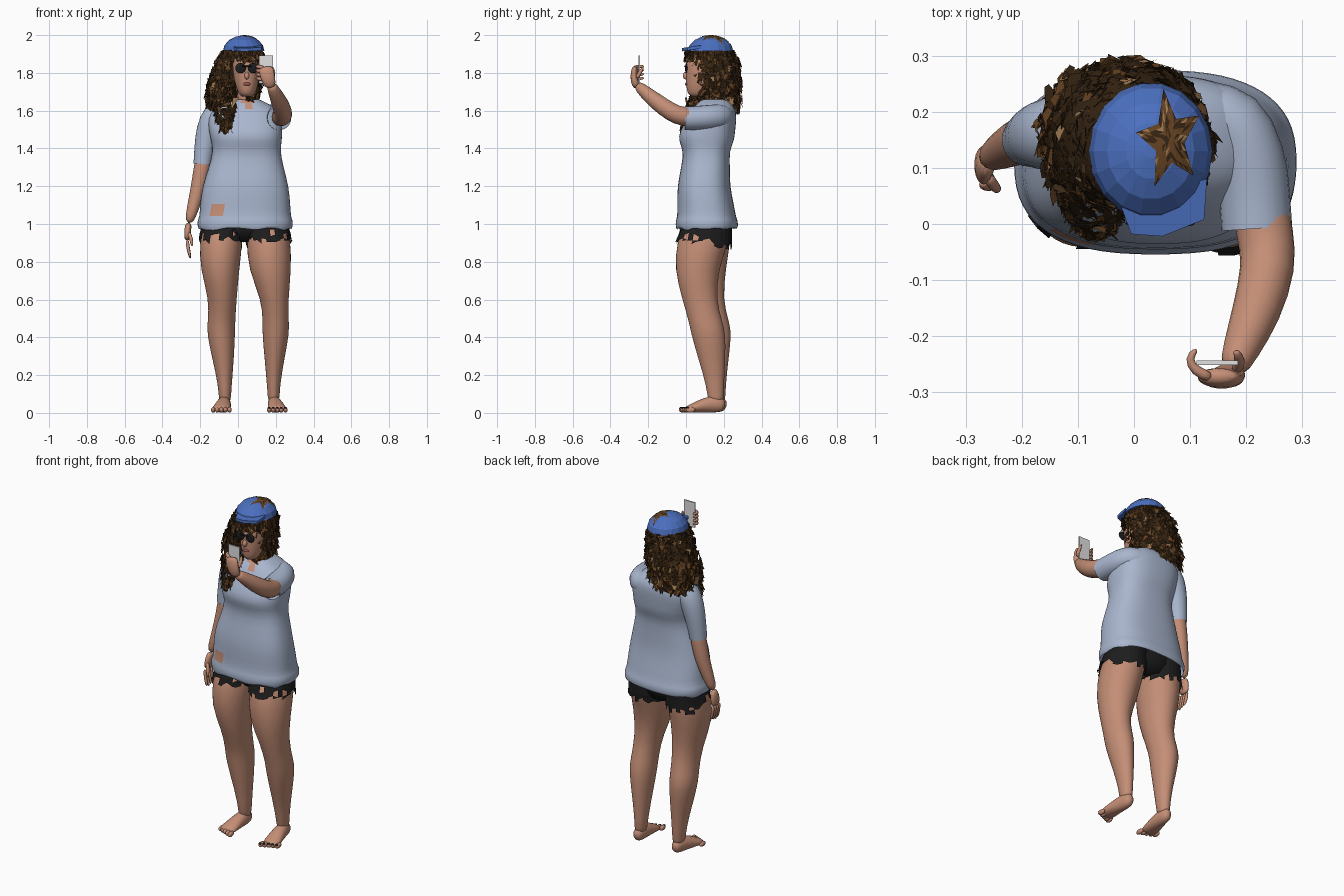
import bpy, bmesh, math, random
from mathutils import Vector

random.seed(4)
if "Cube" in bpy.data.objects:
    bpy.data.objects.remove(bpy.data.objects["Cube"])

def material(name, *rgb):
    m = bpy.data.materials.new(name)
    m.use_nodes = True
    m.diffuse_color = (*rgb, 1)
    m.node_tree.nodes["Principled BSDF"].inputs["Base Color"].default_value = (*rgb, 1)
    return m

SKIN = material("skin", .55, .27, .18)
SHIRT = material("pale_blue_cloth", .40, .47, .62)
BLUE = material("cap_blue", .07, .16, .52)
DARK = material("dark_brown_hair", .035, .017, .006)
MID = material("brown_hair", .13, .055, .016)
LIGHT = material("tan_hair", .34, .19, .08)
BLACK = material("black", .012, .012, .012)
GREY = material("phone_grey", .75, .75, .75)
LIPS = material("lips", .33, .09, .08)

def finish(name, bm, mats, smooth=True, subsurf=0):
    bmesh.ops.recalc_face_normals(bm, faces=bm.faces)
    me = bpy.data.meshes.new(name)
    bm.to_mesh(me)
    bm.free()
    for m in mats:
        me.materials.append(m)
    ob = bpy.data.objects.new(name, me)
    bpy.context.collection.objects.link(ob)
    if smooth:
        me.shade_smooth()
    if subsurf:
        mod = ob.modifiers.new("Subdivision", 'SUBSURF')
        mod.levels = mod.render_levels = subsurf

def skin_rings(rings, closed=True, caps=True):
    """Join lists of points into a tube of quads."""
    bm = bmesh.new()
    rows = [[bm.verts.new(p) for p in ring] for ring in rings]
    n = len(rows[0])
    for a, b in zip(rows, rows[1:]):
        for i in range(n if closed else n - 1):
            bm.faces.new((a[i], a[(i + 1) % n], b[(i + 1) % n], b[i]))
    for row in (rows[0], rows[-1]) if caps else ():
        bm.faces.new(row)
    return bm

def oval(x, y, z, rx, ry, n=20, power=2.0, start=0.0, sweep=math.tau):
    """Horizontal superellipse of points."""
    pts = []
    for i in range(n):
        a = start + sweep * i / (n if sweep == math.tau else n - 1)
        c, s = math.cos(a), math.sin(a)
        pts.append((x + rx * math.copysign(abs(c) ** (2 / power), c),
                    y + ry * math.copysign(abs(s) ** (2 / power), s), z))
    return pts

def tube(name, path, mat, ref=(0, 0, 1), n=12, subsurf=1, caps=True):
    """Sweep ovals along a path of (x, y, z, side radius, up radius)."""
    pts = [Vector(p[:3]) for p in path]
    rings = []
    for i, p in enumerate(path):
        t = (pts[min(i + 1, len(pts) - 1)] - pts[max(i - 1, 0)]).normalized()
        side = t.cross(Vector(ref)).normalized()
        up = side.cross(t)
        rings.append([pts[i] + side * p[3] * math.cos(math.tau * k / n)
                      + up * p[-1] * math.sin(math.tau * k / n) for k in range(n)])
    finish(name, skin_rings(rings, caps=caps), [mat], subsurf=subsurf)

def blob(name, loc, size, mat):
    bm = bmesh.new()
    bmesh.ops.create_uvsphere(bm, u_segments=14, v_segments=8, radius=1)
    for v in bm.verts:
        v.co = Vector(loc) + v.co * Vector(size)
    finish(name, bm, [mat])

# Legs, torn shorts and feet
UPRIGHT = (0, 1, 0)
legs = {
    "right": [(-.075, .12, 1.03, .10, .12), (-.09, .10, .91, .116, .138), (-.097, .08, .76, .105, .132),
              (-.08, .10, .60, .073, .095), (-.088, .14, .48, .074, .09), (-.09, .15, .42, .075, .092),
              (-.08, .155, .30, .06, .073), (-.068, .163, .14, .034, .046), (-.07, .168, .03, .032, .042)],
    "left": [(.15, .12, 1.03, .105, .125), (.163, .09, .91, .118, .14), (.168, .055, .76, .116, .118),
             (.195, .07, .60, .071, .09), (.2, .105, .48, .07, .09), (.2, .118, .42, .072, .092),
             (.194, .135, .30, .055, .075), (.187, .155, .14, .033, .045), (.19, .16, .03, .031, .042)]}
for side, rings in legs.items():
    finish(side + "_leg", skin_rings([oval(*r) for r in rings]), [SKIN], subsurf=1)
    top, low = Vector(rings[0]), Vector(rings[1])
    cuff = []
    for t in (.2, .5, .72, .9, 1.05):
        x, y, z, rx, ry = top.lerp(low, t)
        cuff.append(oval(x, y, z, rx + .005, ry + .005, 30))
    bm = skin_rings(cuff, caps=False)
    for v in bm.verts:
        if v.co.z < .95:
            v.co.z += random.uniform(-.012, .012) - (.03 if v.co.y > low.y + .04 else 0)
    torn = []
    for f in bm.faces:
        z = f.calc_center_median().z + (.025 if f.calc_center_median().y > low.y + .04 else 0)
        if random.random() < (.6 if z < .93 else .2 if z < .955 else 0):
            torn.append(f)
    bmesh.ops.delete(bm, geom=torn, context='FACES')
    finish(side + "_shorts_leg", bm, [BLACK], smooth=False)
    x, y = rings[-1][0], rings[-1][1]
    out = -.018 if side == "right" else .018
    tube(side + "_foot", [(x, y + .048, .035, .022, .026), (x, y + .01, .05, .034, .05),
                          (x + out * .4, y - .06, .042, .042, .042), (x + out, y - .13, .024, .052, .023),
                          (x + out, y - .165, .018, .046, .016)], SKIN)
    for k in range(5):
        tx, ty = x + out + (k - 2) * .0215 * (1 if out > 0 else -1), y - .172 + .009 * k
        blob(f"{side}_toe_{k}", (tx, ty, .016), (.012, .026, .015), SKIN)
        if side == "left":
            blob(f"left_toenail_{k}", (tx, ty - .014, .025), (.008, .01, .006), BLACK)
seat = [(.037, .12, 1.03, .19, .125), (.037, .12, .96, .19, .12), (.037, .13, .905, .1, .085)]
finish("shorts_seat", skin_rings([oval(*r) for r in seat]), [BLACK])

# Shirt body with a rolled hem, bust and shoulders
body = [(.038, .11, .972, .246, .16), (.038, .11, .985, .253, .166), (.038, .11, 1.02, .254, .165),
        (.038, .109, 1.035, .243, .156), (.038, .105, 1.10, .24, .15), (.04, .092, 1.20, .23, .14),
        (.044, .105, 1.31, .195, .128), (.046, .108, 1.39, .178, .122), (.045, .108, 1.44, .188, .148),
        (.04, .112, 1.49, .195, .148), (.036, .138, 1.56, .2, .13), (.036, .15, 1.61, .175, .115),
        (.04, .15, 1.645, .105, .085), (.042, .15, 1.66, .068, .065)]
bm = skin_rings([oval(*r, n=32, power=2.55) for r in body], caps=False)
for f in bm.faces:                      # torn slit and open neckline show skin
    c = f.calc_center_median()
    slit = c.y < 0 and -.135 < c.x < -.085 and 1.04 < c.z < 1.11
    f.material_index = int(slit or (c.z > 1.62 and c.y < .1 and abs(c.x - .055) < .03))
for v in bm.verts:                      # uneven hem and slanted slit
    if v.co.z < .98:
        v.co.z += random.uniform(-.008, .01)
    if 1.03 < v.co.z < 1.11 and v.co.y < 0 and v.co.x < -.05:
        v.co.x += (v.co.z - 1.07) * .3
finish("shirt_body", bm, [SHIRT, SKIN], subsurf=1)
tube("right_sleeve", [(-.08, .16, 1.60, .06), (-.125, .16, 1.575, .075), (-.16, .16, 1.5, .066),
                      (-.178, .155, 1.40, .056), (-.188, .15, 1.315, .05)], SHIRT, ref=UPRIGHT, caps=False)
tube("left_sleeve", [(.12, .2, 1.57, .06), (.18, .19, 1.57, .068), (.208, .12, 1.565, .068),
                     (.215, .05, 1.56, .066), (.219, -.008, 1.56, .066)], SHIRT, caps=False)

# Lowered right arm and hand
tube("right_arm", [(-.17, .155, 1.42, .045), (-.193, .15, 1.28, .046), (-.21, .145, 1.19, .042),
                   (-.237, .13, 1.09, .034), (-.262, .115, 1.0, .024)], SKIN, ref=UPRIGHT)
tube("right_palm", [(-.26, .115, 1.01, .018, .024), (-.268, .107, .96, .019, .036),
                    (-.268, .10, .91, .017, .037)], SKIN, ref=UPRIGHT)
for k in range(4):
    y = .072 + k * .019
    tube(f"right_finger_{k}", [(-.269, y, .92, .011), (-.265, y - .004, .87, .01),
                               (-.251, y - .008, .812 + .007 * abs(k - 1), .007)], SKIN, ref=UPRIGHT, n=8)
tube("right_thumb", [(-.262, .085, .96, .012), (-.247, .065, .92, .011), (-.242, .06, .88, .007)],
     SKIN, ref=UPRIGHT, n=8)

# Raised left arm, hand and phone
tube("left_arm", [(.22, .06, 1.565, .054), (.234, -.02, 1.568, .053), (.242, -.075, 1.588, .051),
                  (.218, -.16, 1.65, .046), (.19, -.225, 1.705, .034), (.175, -.262, 1.74, .026)], SKIN)
tube("left_palm", [(.178, -.258, 1.72, .026, .022), (.162, -.277, 1.76, .038, .02),
                   (.15, -.275, 1.81, .042, .018), (.148, -.268, 1.835, .036, .014)], SKIN, ref=UPRIGHT)
for k in range(4):
    z = 1.765 + k * .021
    tube(f"left_finger_{k}", [(.14, -.275, z, .011), (.108, -.262, z + .004, .011),
                              (.096, -.24, z + .006, .009), (.112, -.222, z + .008, .006)], SKIN, n=8)
tube("left_thumb", [(.18, -.262, 1.77, .013), (.192, -.245, 1.80, .011), (.18, -.225, 1.835, .007)],
     SKIN, ref=UPRIGHT, n=8)
bm = bmesh.new()
bmesh.ops.create_cube(bm, size=1)
for v in bm.verts:
    v.co = Vector((.148, -.247, 1.818)) + v.co * Vector((.074, .008, .15))
finish("phone", bm, [GREY], smooth=False)

# Neck, head and face
tube("neck", [(.042, .155, 1.60, .062), (.043, .14, 1.66, .05), (.045, .12, 1.74, .048)], SKIN, ref=UPRIGHT)
head = [(.047, .065, 1.672, .026, .035), (.047, .066, 1.69, .045, .06), (.046, .08, 1.735, .061, .08),
        (.045, .092, 1.80, .073, .094), (.045, .1, 1.87, .077, .1), (.042, .11, 1.93, .06, .085)]
finish("head", skin_rings([oval(*r) for r in head]), [SKIN], subsurf=1)
blob("nose", (.047, -.001, 1.785), (.013, .016, .02), SKIN)
blob("mouth", (.047, .004, 1.741), (.02, .009, .009), LIPS)
blob("right_lens", (.014, .001, 1.825), (.029, .006, .027), BLACK)
blob("left_lens", (.08, .001, 1.825), (.029, .006, .027), BLACK)
tube("glasses_bridge", [(.02, -.006, 1.835, .004), (.072, -.006, 1.835, .004)], BLACK, n=6, subsurf=0)

# Hair: an open shell around the face, covered with loose shards
hair = [(.025, .13, 1.925, .098, .112), (.01, .145, 1.87, .12, .128), (-.01, .15, 1.78, .133, .13),
        (-.03, .16, 1.68, .13, .12), (-.045, .17, 1.61, .108, .1)]
START, SWEEP = math.radians(-52), math.radians(298)
shell = [oval(*r, n=26, start=START, sweep=SWEEP) for r in hair]
finish("hair_shell", skin_rings(shell, closed=False, caps=False), [DARK])
shards = bmesh.new()

def shard(p, out, size, tone=None):
    """One torn strip of hair hanging from p."""
    if tone is None:
        tone = random.choices((0, 1, 2), (.73, .25, .02))[0]
    out = out.normalized()
    side = out.cross(Vector((0, 0, 1)))
    w, h = size * random.uniform(.3, .6), size * random.uniform(.8, 1.6)
    down = side * random.uniform(-.6, .6) * h + out * random.uniform(-.3, .45) * h - Vector((0, 0, h))
    turn = side * w + out * random.uniform(-.7, .7) * w
    corners = [p - turn, p + turn, p + turn * random.random() + down * .8, p - turn * .5 + down]
    shards.faces.new([shards.verts.new(c) for c in corners]).material_index = tone

for _ in range(1700):
    t = random.uniform(0, len(hair) - 1.001)
    x, y, z, rx, ry = Vector(hair[int(t)]).lerp(Vector(hair[int(t) + 1]), t % 1)
    a = START + SWEEP * random.random()
    d = Vector((math.cos(a) * rx, math.sin(a) * ry, 0))
    shard(Vector((x, y, z)) + d * random.uniform(.92, 1.1), d, .026)
for _ in range(480):                    # long lock over the right of the chest
    t, a = random.random(), random.uniform(0, math.tau)
    d = Vector((math.cos(a), math.sin(a) * .7, 0))
    shard(Vector((-.09 + .03 * t, .11 - .12 * t, 1.76 - .25 * t)) + d * .07 * (1 - t * t * .7), d, .026)
for _ in range(110):                    # fringe below the cap
    a = math.radians(random.uniform(-125, -40))
    d = Vector((math.cos(a) * .087, math.sin(a) * .112, 0))
    shard(Vector((.043, .11, random.uniform(1.875, 1.925))) + d, d, .02)
for x, y in ((-.17, .15), (-.01, .0), (.085, .23), (-.11, .26), (-.02, .285)):   # broad pale ends
    shard(Vector((x, y, 1.67)), Vector((x + .03, y - .16, .0)), .05, 2)
finish("hair_shards", shards, [DARK, MID, LIGHT], smooth=False)

# Cap: faceted dome, peak and a star cut-out showing hair
CX, CY, CZ, RX, RY, RZ = .03, .13, 1.915, .11, .122, .083
dome = [oval(CX, CY, CZ + RZ * math.sin(a), RX * math.cos(a), RY * math.cos(a), n=18)
        for a in map(math.radians, (0, 22, 45, 66, 84))]
finish("cap_dome", skin_rings(dome), [BLUE], smooth=False)
peak = [(-.03, .05), (-.005, -.018), (.05, -.022), (.125, .008), (.13, .08)]
bm = skin_rings([[(x, y, z + (y - .05) * .15) for x, y in peak] for z in (1.925, 1.942)])
finish("cap_peak", bm, [BLUE], smooth=False)
bm = bmesh.new()
centre = bm.verts.new((.063, .15, 0))
tips = []
for i in range(10):
    a, r = math.radians(100 + 36 * i), (.45 if i % 2 else 1)
    tips.append(bm.verts.new((.063 + .06 * r * math.cos(a), .15 + .092 * r * math.sin(a), 0)))
for i in range(10):
    bm.faces.new((centre, tips[i], tips[(i + 1) % 10]))
bmesh.ops.subdivide_edges(bm, edges=bm.edges[:], cuts=3, use_grid_fill=True)
for f in bm.faces:
    f.material_index = random.choices((0, 1, 2), (.6, .3, .1))[0]
for v in bm.verts:
    q = 1 - ((v.co.x - CX) / RX) ** 2 - ((v.co.y - CY) / RY) ** 2
    v.co.z = min(CZ + RZ * math.sqrt(max(q, 0)) + .002, 2.0)
finish("cap_star", bm, [MID, DARK, LIGHT], smooth=False)
